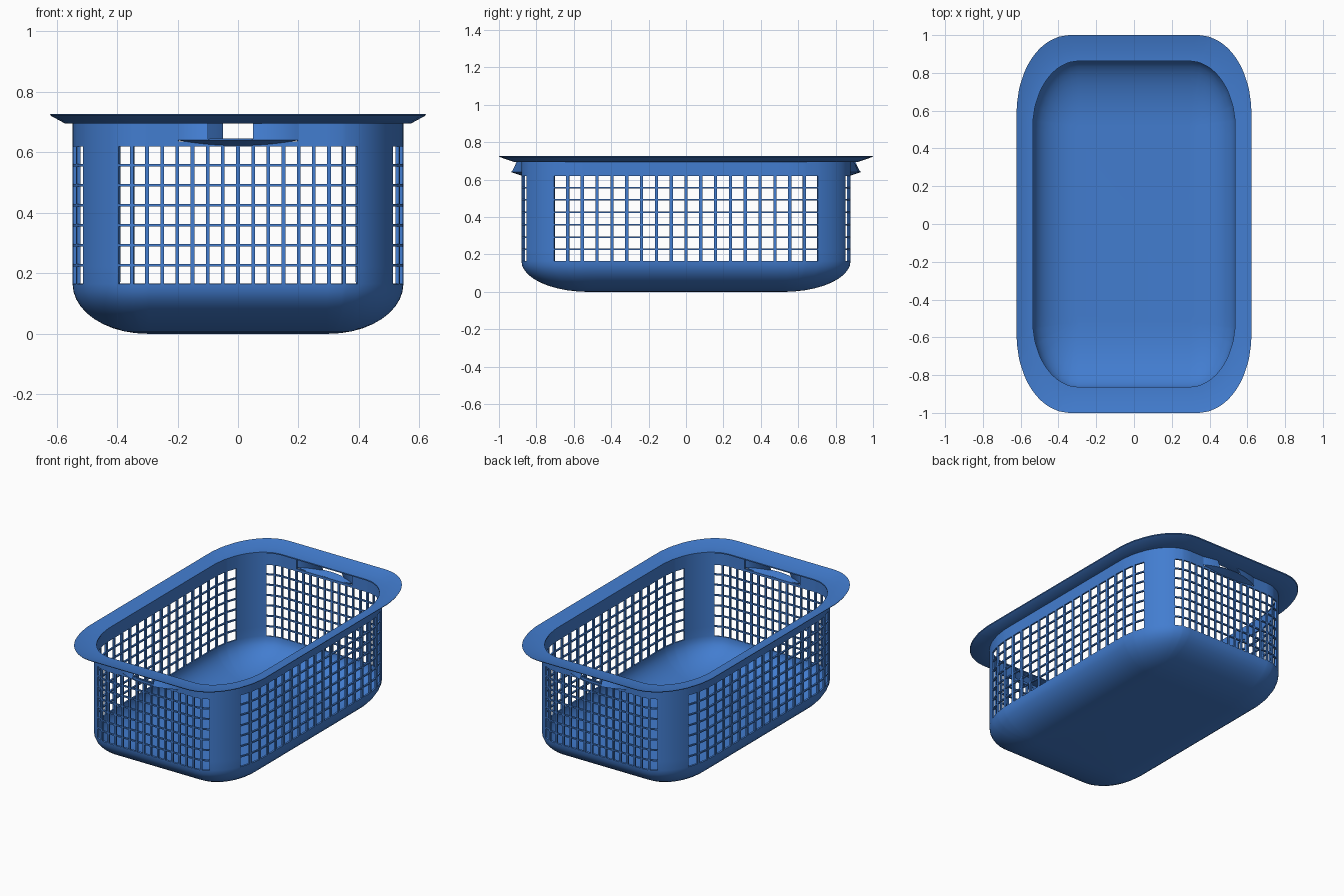
import bpy, bmesh, math
from mathutils import Vector

if "Cube" in bpy.data.objects:
    bpy.data.objects.remove(bpy.data.objects["Cube"])

CX, CY, RX, RY = 0.30, 0.52, 0.247, 0.36      # corner centres and elliptical corner radii
FILLET, WIN_TOP = 0.165, 0.62                 # height of bottom rounding, top of lattice

blue = bpy.data.materials.new("basket_blue")
blue.diffuse_color = (0.055, 0.205, 0.63, 1)
blue.use_nodes = True
blue.node_tree.nodes["Principled BSDF"].inputs["Base Color"].default_value = blue.diffuse_color


def make_object(name, bm, thickness=0.0):
    bmesh.ops.remove_doubles(bm, verts=bm.verts, dist=1e-5)
    mesh = bpy.data.meshes.new(name)
    bm.to_mesh(mesh)
    bm.free()
    mesh.materials.append(blue)
    ob = bpy.data.objects.new(name, mesh)
    bpy.context.collection.objects.link(ob)
    bpy.ops.object.select_all(action='DESELECT')
    bpy.context.view_layer.objects.active = ob
    ob.select_set(True)
    if thickness:
        mod = ob.modifiers.new("thickness", 'SOLIDIFY')
        mod.thickness, mod.offset = thickness, -1
        bpy.ops.object.modifier_apply(modifier=mod.name)
    bpy.ops.object.shade_smooth_by_angle(angle=math.radians(35))
    return ob


def cells(lo, hi, n, bar):
    """Edges of n holes separated by n-1 bars."""
    hole = (hi - lo - (n - 1) * bar) / n
    return [lo + i * (hole + bar) + d for i in range(n) for d in (0, hole)]


def front_point(x):
    e = max(abs(x) - CX, 0)
    base = Vector((max(-CX, min(CX, x)), -CY))
    return base, Vector((math.copysign(e, x), -RY * math.sqrt(1 - (e / RX) ** 2)))


def side_point(y):
    e = max(abs(y) - CY, 0)
    base = Vector((CX, max(-CY, min(CY, y))))
    return base, Vector((RX * math.sqrt(1 - (e / RY) ** 2), math.copysign(e, y)))


# Plan outline: half of it, then the same turned 180 degrees
xs, ys = cells(-0.395, 0.395, 16, 0.012), cells(-0.705, 0.705, 18, 0.017)
a0, a1 = math.acos(0.095 / RX), math.asin(0.185 / RY)
arc = [a0 + (a1 - a0) * i / 9 for i in range(1, 9)]
half = []                                      # base, offset, hole?, mid x on end walls
for i, x in enumerate(xs):
    mid = (x + xs[i + 1]) / 2 if i + 1 < len(xs) else 9
    half.append((*front_point(x), i % 2 == 0, mid))
half += [(Vector((CX, -CY)), Vector((RX * math.cos(a), -RY * math.sin(a))), False, 9) for a in arc]
half += [(*side_point(y), i % 2 == 0, 9) for i, y in enumerate(ys)]
half += [(Vector((CX, CY)), Vector((RX * math.cos(a), RY * math.sin(a))), False, 9)
         for a in reversed(arc)]
outline = half + [(-b, -o, h, m) for b, o, h, m in half]
N = len(outline)

# Basket body: rounded bottom, lattice walls, grip openings in both ends
levels = []                                    # corner scale, z, row kind
for i in range(10):
    t = math.pi / 2 * (1 - i / 10)
    levels.append((math.cos(t), FILLET * (1 - math.sin(t)), "solid"))
for i, z in enumerate(cells(FILLET, WIN_TOP, 7, 0.008)):
    levels.append((1, z, "holes" if i % 2 == 0 else "solid"))
levels[-1] = (1, WIN_TOP, "solid")
levels += [(1, 0.635, "grip"), (1, 0.697, "solid"), (1, 0.704, "solid")]

bm = bmesh.new()
rings = []
for c, z, _ in levels:
    rings.append([bm.verts.new((*(b + o * c), z)) for b, o, _, _ in outline])
bm.faces.new(list(reversed(rings[0])))
for r in range(len(levels) - 1):
    kind = levels[r][2]
    for i, (_, _, hole, mid) in enumerate(outline):
        if kind == "holes" and hole or kind == "grip" and abs(mid) < 0.197:
            continue
        j = (i + 1) % N
        bm.faces.new((rings[r][i], rings[r][j], rings[r + 1][j], rings[r + 1][i]))
make_object("basket_body", bm, 0.011)

# Flared rim: thin closed profile swept round the outline
bm = bmesh.new()
profile = [(0.98, 0.697), (1.045, 0.695), (1.132, 0.721), (1.136, 0.726),
           (1.05, 0.706), (0.98, 0.704)]
rings = [[bm.verts.new((*((b + o) * s), z)) for b, o, _, _ in outline] for s, z in profile]
for k in range(len(profile)):
    lo, hi = rings[k], rings[(k + 1) % len(profile)]
    for i in range(N):
        j = (i + 1) % N
        bm.faces.new((lo[i], lo[j], hi[j], hi[i]))
bmesh.ops.recalc_face_normals(bm, faces=bm.faces)
make_object("rim", bm)

# Finger grips: outward bulges with a sloping floor and a slot in the face
for name, turn in (("front_grip", 1), ("back_grip", -1)):
    bm = bmesh.new()
    grid = []
    for i in range(33):
        x = -0.2 + 0.4 * i / 32
        p = 1 - (x / 0.2) ** 2
        pts = [(0.879, 0.64 - 0.018 * p), (0.879 + 0.056 * p, 0.64), (0.879 + 0.026 * p, 0.7)]
        grid.append([bm.verts.new((turn * x, -turn * y, z)) for y, z in pts])
    for i in range(32):
        mid = -0.2 + 0.4 * (i + 0.5) / 32
        for k in range(2):
            if k == 1 and -0.1 < mid < 0.05:
                continue
            a, b = grid[i], grid[i + 1]
            vs = []
            for v in (a[k], b[k], b[k + 1], a[k + 1]):
                if all((v.co - w.co).length > 1e-5 for w in vs):
                    vs.append(v)
            bm.faces.new(vs)
    make_object(name, bm, 0.006)
